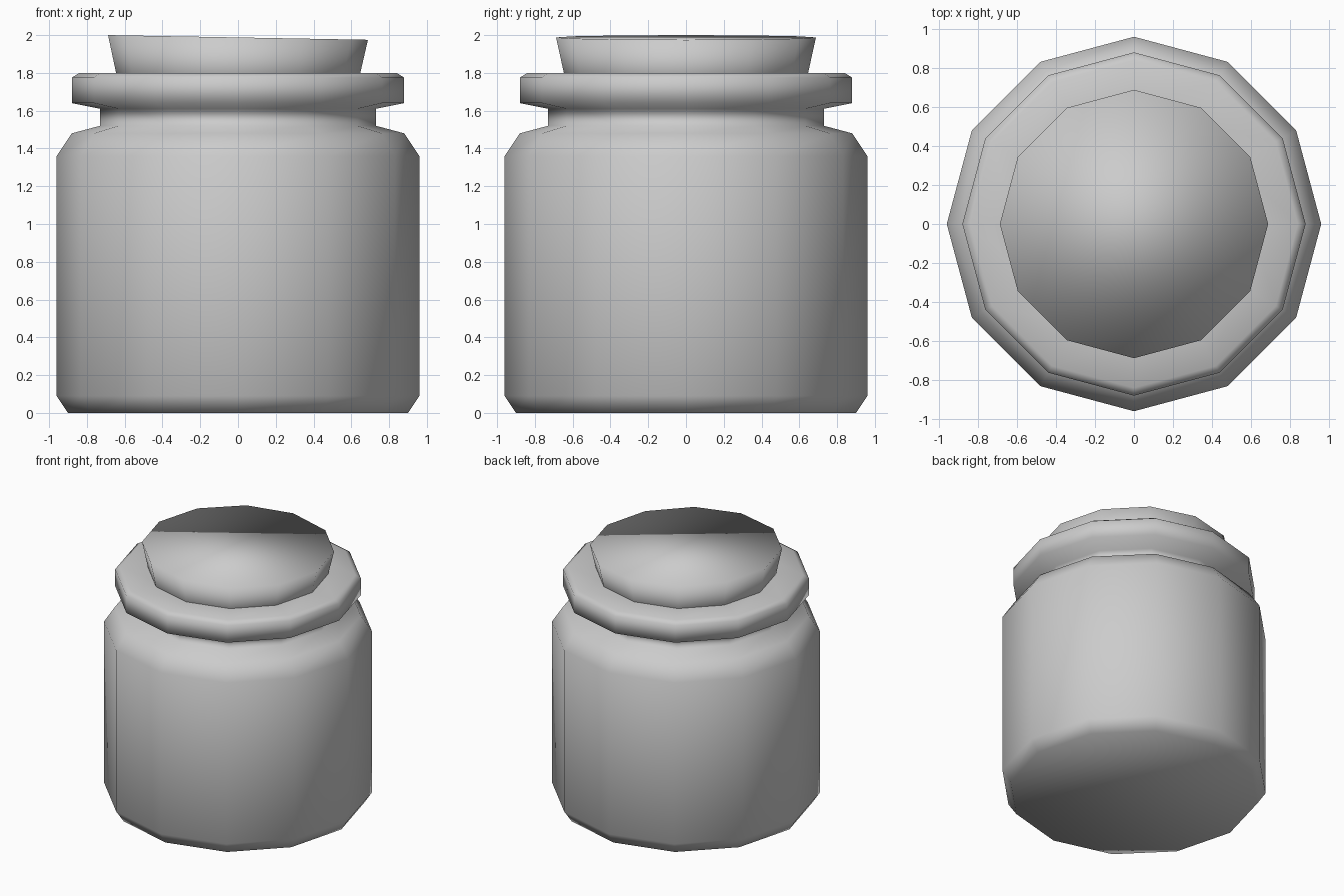
import bpy, bmesh
from math import cos, sin, pi

if "Cube" in bpy.data.objects:
    bpy.data.objects.remove(bpy.data.objects["Cube"])

SIDES = 12
TILT = -0.018  # cork top drops slightly towards +x


def lathe(name, profile, top_tilt=0.0):
    """Revolve (radius, z) points into a closed low-poly solid."""
    bm = bmesh.new()
    rings = []
    for i, (r, z) in enumerate(profile):
        slope = top_tilt if i == len(profile) - 1 else 0.0
        ring = []
        for k in range(SIDES):
            a = 2 * pi * k / SIDES
            x, y = r * cos(a), r * sin(a)
            ring.append(bm.verts.new((x, y, z + slope * x)))
        rings.append(ring)
    for low, high in zip(rings, rings[1:]):
        for k in range(SIDES):
            n = (k + 1) % SIDES
            bm.faces.new((low[k], low[n], high[n], high[k]))
    bm.faces.new(rings[0][::-1])
    bm.faces.new(rings[-1])
    for f in bm.faces:
        f.smooth = True
    mesh = bpy.data.meshes.new(name)
    bm.to_mesh(mesh)
    bm.free()
    obj = bpy.data.objects.new(name, mesh)
    bpy.context.collection.objects.link(obj)
    return obj


# Jar: foot bevel, straight wall, shoulder, neck and thick lip
lathe("jar_body", [
    (0.90, 0.0), (0.96, 0.09), (0.96, 1.36), (0.88, 1.48),
    (0.73, 1.52), (0.73, 1.61), (0.88, 1.64), (0.88, 1.775),
    (0.84, 1.80), (0.60, 1.80),
])

# Cork stopper: flares upwards, slanted top
lathe("cork_stopper", [(0.62, 1.68), (0.688, 1.9876)], TILT)
